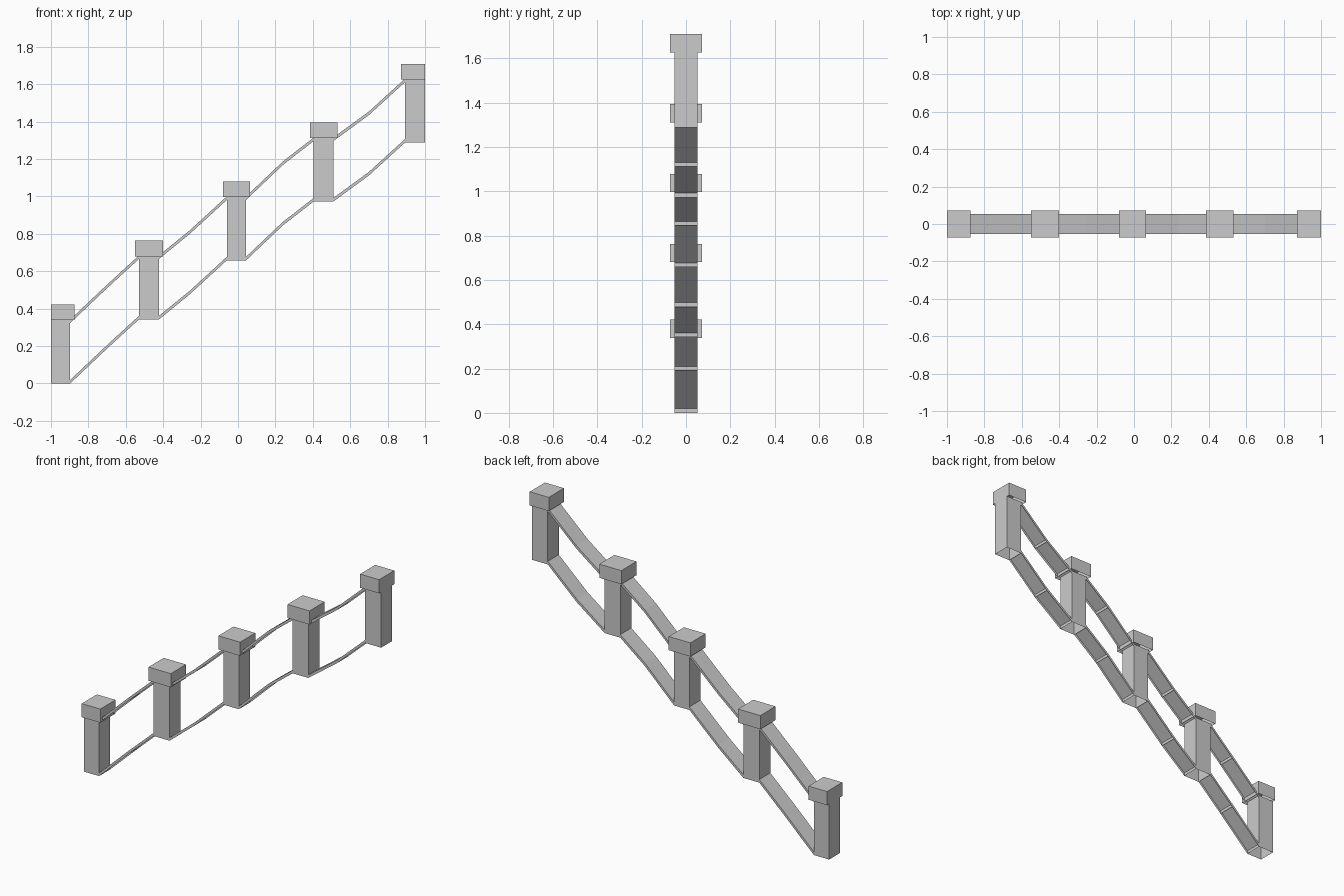
import bpy, bmesh

if "Cube" in bpy.data.objects:
    bpy.data.objects.remove(bpy.data.objects["Cube"])

POST_Y, CAP_Y = 0.053, 0.073   # half depths
POST_H, CAP_H = 0.34, 0.083
RAIL_T, RAIL_RISE = 0.019, 0.323


def prism(name, x0, x1, z0, z1, half_y, height, open_faces):
    """Upright-ended block whose floor runs from z0 to z1; listed faces are left open."""
    bm = bmesh.new()
    v = [bm.verts.new((x, y, z + h))
         for x, z in ((x0, z0), (x1, z1))
         for y in (-half_y, half_y)
         for h in (0, height)]
    faces = {"left": (0, 1, 3, 2), "right": (4, 6, 7, 5), "front": (0, 4, 5, 1),
             "back": (2, 3, 7, 6), "bottom": (0, 2, 6, 4), "top": (1, 5, 7, 3)}
    for key, ids in faces.items():
        if key not in open_faces:
            bm.faces.new([v[i] for i in ids])
    mesh = bpy.data.meshes.new(name)
    bm.to_mesh(mesh)
    bm.free()
    obj = bpy.data.objects.new(name, mesh)
    bpy.context.collection.objects.link(obj)
    return obj


# Posts: left x, right x, base z; end caps sit flush with the outer post faces
posts = [(-1.0, -0.897, 0.0), (-0.53, -0.423, 0.342), (-0.06, 0.043, 0.658),
         (0.405, 0.51, 0.973), (0.893, 1.0, 1.288)]
for i, (a, b, z) in enumerate(posts):
    prism(f"post_{i + 1}", a, b, z, z, POST_Y, POST_H, ("top", "bottom"))
    ca = a if i == 0 else a - 0.021
    cb = b if i == len(posts) - 1 else b + 0.022
    prism(f"post_cap_{i + 1}", ca, cb, z + POST_H - 0.002, z + POST_H - 0.002,
          CAP_Y, CAP_H, ("bottom",))

# Rails: two shallow open-bottomed channels per bay, bending at the middle joint
joints = [(-0.695, 0.191), (-0.255, 0.479), (0.24, 0.845), (0.70, 1.112)]
for i, mid in enumerate(joints):
    path = [(posts[i][1], posts[i][2]), mid, (posts[i + 1][0], posts[i + 1][2])]
    for label, rise in (("lower", 0), ("upper", RAIL_RISE)):
        for k in range(2):
            (xa, za), (xb, zb) = path[k], path[k + 1]
            prism(f"{label}_rail_{i + 1}_{k + 1}", xa, xb, za + rise, zb + rise,
                  POST_Y, RAIL_T, ("bottom",))
